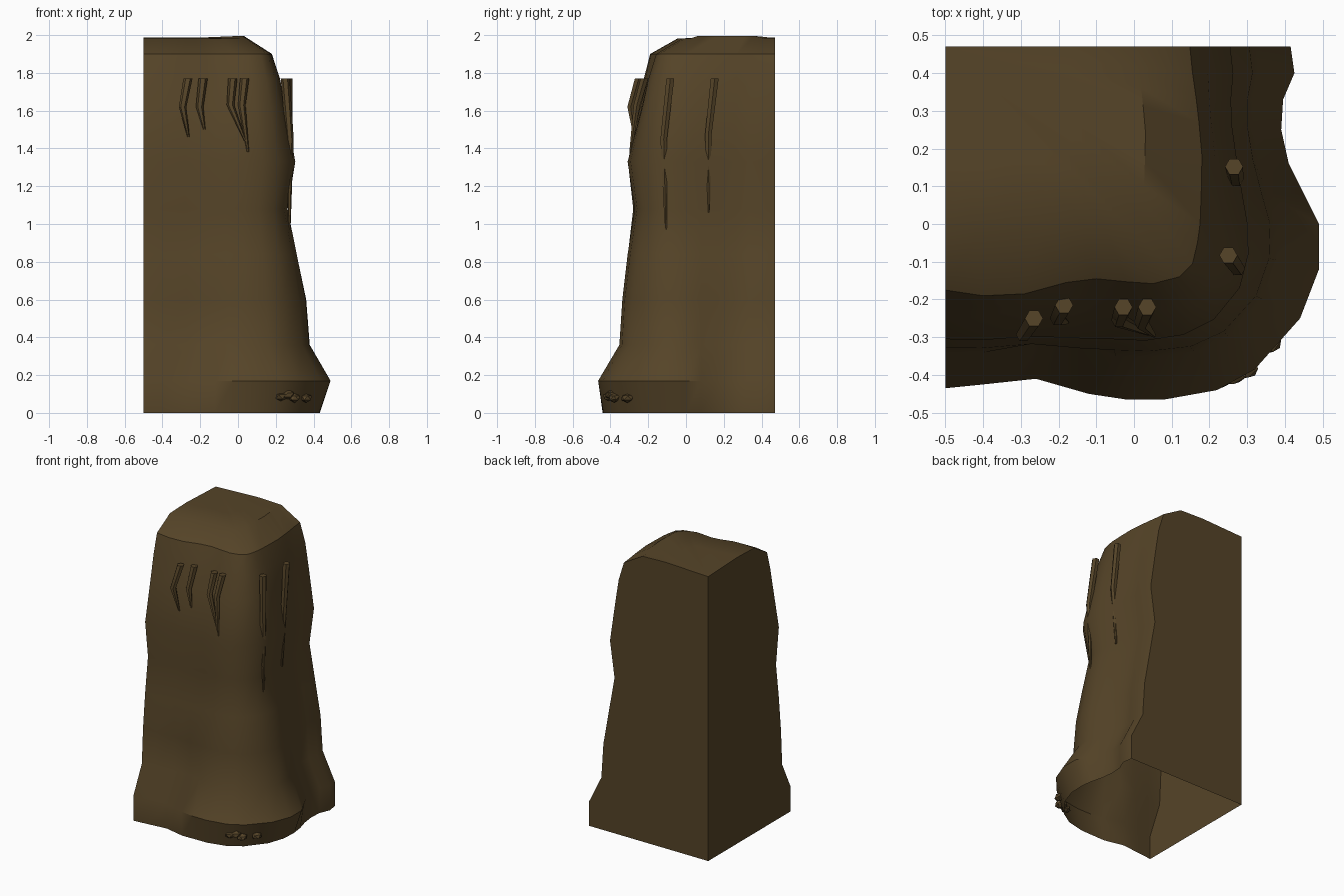
import bpy, bmesh, math, random
from mathutils import Vector, Matrix

if "Cube" in bpy.data.objects:
    bpy.data.objects.remove(bpy.data.objects["Cube"])

random.seed(4)
rock = bpy.data.materials.new("brown rock")
rock.diffuse_color = (0.092, 0.058, 0.021, 1)
rock.use_nodes = True
rock.node_tree.nodes["Principled BSDF"].inputs["Base Color"].default_value = rock.diffuse_color


def make_object(bm, name, angle):
    bmesh.ops.recalc_face_normals(bm, faces=bm.faces)
    me = bpy.data.meshes.new(name)
    bm.to_mesh(me)
    bm.free()
    ob = bpy.data.objects.new(name, me)
    bpy.context.collection.objects.link(ob)
    me.materials.append(rock)
    bpy.ops.object.select_all(action='DESELECT')
    ob.select_set(True)
    bpy.context.view_layer.objects.active = ob
    bpy.ops.object.shade_smooth_by_angle(angle=math.radians(angle))
    return ob


# Cliff outline at the ledge and at the top rim, front left round to back right
outer = [(-.5, -.435), (-.4, -.425), (-.26, -.41), (-.12, -.45), (-.02, -.465),
         (.08, -.465), (.22, -.44), (.32, -.385), (.44, -.25), (.49, -.12),
         (.49, 0), (.45, .08), (.41, .16), (.39, .25), (.395, .33), (.425, .4), (.415, .47)]
rim = [(-.5, -.175), (-.4, -.19), (-.29, -.185), (-.18, -.155), (-.1, -.145),
       (-.02, -.153), (.05, -.158), (.12, -.14), (.155, -.105), (.168, -.05),
       (.175, 0), (.178, .08), (.18, .18), (.172, .27), (.165, .33), (.155, .4), (.148, .47)]
# Inset of the foot below the ledge
foot = [0, 0, 0, .03, .08, .09, .12, .15, .18, .19, .18, .1, .04, 0, 0, 0, 0]
# Height, blend from ledge outline to rim on the front, and on the right
rows = [(.17, 0, 0), (.36, .36, .35), (.6, .41, .41), (.84, .5, .57), (1.08, .62, .73),
        (1.33, .5, .6), (1.62, .74, .76), (1.77, .86, .85), (1.9, 1, 1)]
corner = Vector((-.5, .47, 0))
n = len(outer)


def station(i, t, z):
    p = Vector(outer[i]).lerp(Vector(rim[i]), t)
    return Vector((p.x, p.y, z))


bm = bmesh.new()
rings = [[bm.verts.new(station(i, foot[i], 0)) for i in range(n)]]
for z, front, right in rows:
    ring = []
    for i in range(n):
        w = min(max((i - 5) / 5, 0), 1)
        t = front * (1 - w) + right * w
        if z == .36 and i in (2, 3):      # small hollow beside the ledge
            t += .06 if i == 2 else .13
        ring.append(bm.verts.new(station(i, t, z)))
    rings.append(ring)
# Domed cap rings shrink toward the back left corner
for f, z in ((.22, 1.982), (.5, 1.988)):
    ring = []
    for i in range(n):
        p = station(i, 1, 0).lerp(corner, f)
        p.z = z + (.014 if 9 <= i <= 14 and f < .3 else 0)
        ring.append(bm.verts.new(p))
    rings.append(ring)
for a, b in zip(rings, rings[1:]):
    for i in range(n - 1):
        bm.faces.new((a[i], a[i + 1], b[i + 1], b[i]))
low = bm.verts.new(corner)
top = bm.verts.new((-.5, .47, 1.975))
for i in range(n - 1):
    bm.faces.new((rings[-1][i], rings[-1][i + 1], top))
# Flat left and back walls, bottom left open
bm.faces.new([low] + [r[0] for r in rings] + [top])
bm.faces.new([low] + [r[-1] for r in rings] + [top])
make_object(bm, "cliff_body", 34)


# Hanging roots: tapered, bent six-sided strands
def root(name, points):
    bm = bmesh.new()
    loops = []
    for p, r in zip(points, (.024, .02, .006)):
        loops.append([bm.verts.new((p[0] + r * math.cos(a), p[1] + r * math.sin(a), p[2]))
                      for a in [k * math.tau / 6 for k in range(6)]])
    for a, b in zip(loops, loops[1:]):
        for k in range(6):
            bm.faces.new((a[k], a[(k + 1) % 6], b[(k + 1) % 6], b[k]))
    bm.faces.new(loops[0])
    bm.faces.new(loops[-1])
    make_object(bm, name, 30)


roots = [
    ((-.265, -.25, 1.77), (-.293, -.293, 1.62), (-.262, -.272, 1.46)),
    ((-.185, -.215, 1.77), (-.203, -.25, 1.62), (-.178, -.26, 1.5)),
    ((-.028, -.22, 1.77), (-.04, -.255, 1.63), (.038, -.29, 1.44)),
    ((.035, -.22, 1.77), (.02, -.26, 1.63), (.053, -.295, 1.38)),
    ((.25, -.083, 1.77), (.275, -.118, 1.45), (.272, -.107, .97)),
    ((.265, .152, 1.77), (.27, .118, 1.47), (.252, .122, 1.06)),
]
for k, pts in enumerate(roots):
    root("hanging_root_%d" % (k + 1), pts)

# Small stones set in the foot of the ledge
stones = [(.225, -.405, .085, .034), (.265, -.395, .095, .034), (.3, -.38, .08, .032),
          (.36, -.31, .08, .032)]
for k, (x, y, z, r) in enumerate(stones):
    bm = bmesh.new()
    bmesh.ops.create_icosphere(bm, subdivisions=1, radius=r)
    for v in bm.verts:
        v.co *= random.uniform(.85, 1.15)
    bmesh.ops.transform(bm, verts=bm.verts, matrix=Matrix.Translation((x, y, z))
                        @ Matrix.Rotation(.7 + k * .2, 4, 'Z') @ Matrix.Diagonal((1.1, 1, .75, 1)))
    make_object(bm, "stone_%d" % (k + 1), 20)
